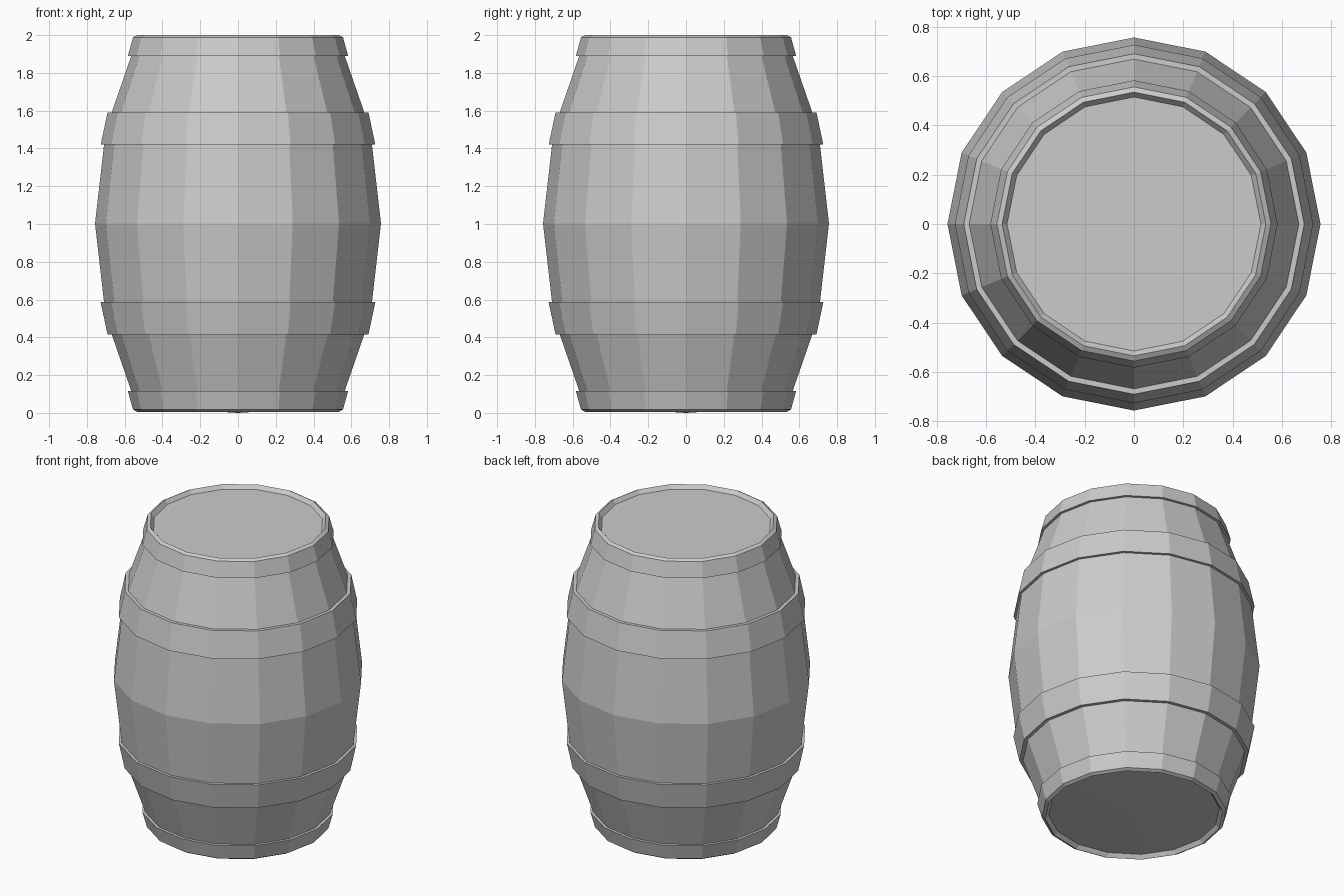
import bpy, bmesh
from math import sin, cos, tau

if "Cube" in bpy.data.objects:
    bpy.data.objects.remove(bpy.data.objects["Cube"])

SIDES = 16
MID = 1.003  # height of the barrel's waist


def lathe(name, profile, closed=False):
    """Spin (radius, z) points around z; radius 0 becomes a single pole."""
    bm = bmesh.new()
    rings = []
    for r, z in profile:
        if r == 0:
            rings.append([bm.verts.new((0, 0, z))] * SIDES)
        else:
            rings.append([bm.verts.new((r * cos(tau * i / SIDES), r * sin(tau * i / SIDES), z))
                          for i in range(SIDES)])
    pairs = list(zip(rings, rings[1:]))
    if closed:
        pairs.append((rings[-1], rings[0]))
    for a, b in pairs:
        for i in range(SIDES):
            j = (i + 1) % SIDES
            bm.faces.new(list(dict.fromkeys((a[i], a[j], b[j], b[i]))))
    bmesh.ops.recalc_face_normals(bm, faces=bm.faces)
    mesh = bpy.data.meshes.new(name)
    bm.to_mesh(mesh)
    bm.free()
    obj = bpy.data.objects.new(name, mesh)
    bpy.context.collection.objects.link(obj)
    return obj


def flip(profile):
    return [(r, 2 * MID - z) for r, z in profile]


# staved body with recessed lid and slightly domed bottom
upper = [(0.70, 1.50), (0.565, 1.89), (0.535, 2.0), (0.515, 1.975)]
lathe("barrel_body", [(0, 0.0)] + flip(upper)[::-1] + [(0.757, MID)] + upper + [(0, 1.975)])

# hoops, mirrored about the waist
middle_hoop = [(0.727, 1.42), (0.691, 1.59), (0.64, 1.59), (0.67, 1.42)]
end_hoop = [(0.583, 1.89), (0.556, 1.988), (0.535, 2.0), (0.525, 1.98), (0.55, 1.89)]
for kind, hoop in (("middle", middle_hoop), ("end", end_hoop)):
    lathe("upper_" + kind + "_hoop", hoop, closed=True)
    lathe("lower_" + kind + "_hoop", flip(hoop), closed=True)
